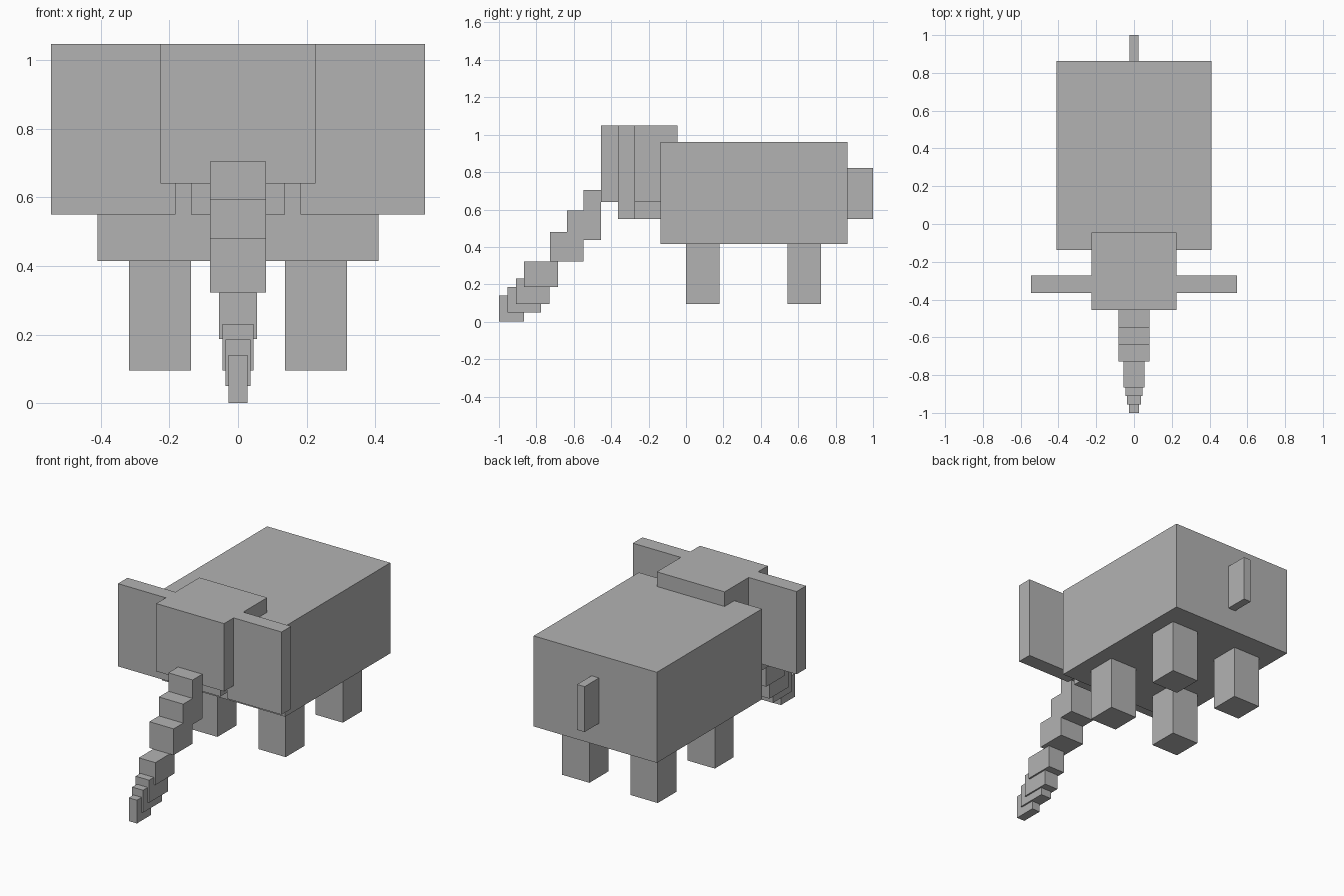
import bpy

# One flat grey hide
hide = bpy.data.materials.new("grey_hide")
hide.diffuse_color = (0.45, 0.45, 0.45, 1)


def box(name, x, y, z):
    """Axis-aligned block from (min, max) ranges."""
    bpy.ops.mesh.primitive_cube_add(
        size=1, location=[(a + b) / 2 for a, b in (x, y, z)])
    ob = bpy.context.object
    ob.name = name
    ob.scale = [b - a for a, b in (x, y, z)]
    bpy.ops.object.transform_apply(location=False, rotation=False, scale=True)
    ob.data.materials.append(hide)
    return ob


# Body, head, jaw and tail
box("body", (-0.41, 0.41), (-0.137, 0.863), (0.415, 0.96))
box("head", (-0.226, 0.226), (-0.455, -0.045), (0.64, 1.048))
box("jaw", (-0.137, 0.137), (-0.364, -0.137), (0.55, 0.645))
box("tail", (-0.025, 0.025), (0.863, 1.0), (0.55, 0.823))

# Ears and legs on both sides
for side, s in (("left", 1), ("right", -1)):
    box(side + "_ear", sorted((s * 0.182, s * 0.545)), (-0.364, -0.273), (0.55, 1.048))
    for end, y in (("front", 0.0), ("back", 0.543)):
        box(f"{side}_{end}_leg", sorted((s * 0.137, s * 0.318)), (y, y + 0.18), (0.095, 0.415))

# Trunk: stepped blocks as (half width, y range, z range)
trunk = [
    (0.081, (-0.547, -0.455), (0.437, 0.705)),
    (0.081, (-0.637, -0.455), (0.437, 0.594)),
    (0.081, (-0.728, -0.547), (0.322, 0.48)),
    (0.055, (-0.865, -0.684), (0.187, 0.322)),
    (0.045, (-0.91, -0.73), (0.095, 0.231)),
    (0.036, (-0.955, -0.775), (0.05, 0.185)),
    (0.027, (-1.0, -0.865), (0.0, 0.14)),
]
for i, (w, y, z) in enumerate(trunk, 1):
    box(f"trunk_{i}", (-w, w), y, z)
